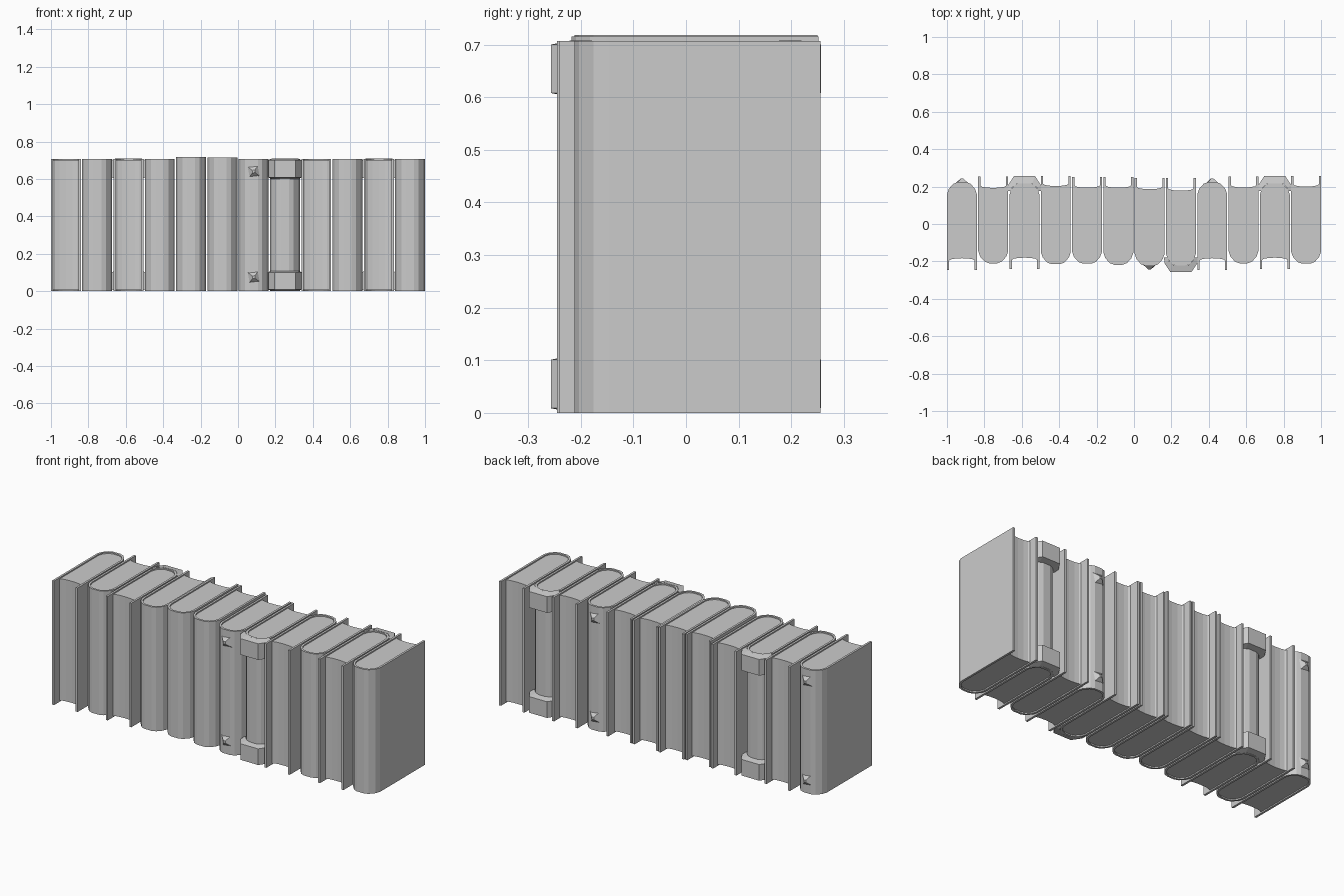
import bpy, bmesh, math
from mathutils import Matrix

if "Cube" in bpy.data.objects:
    bpy.data.objects.remove(bpy.data.objects["Cube"])


def add_object(name, bm, place):
    bmesh.ops.recalc_face_normals(bm, faces=bm.faces)
    bm.transform(place)
    me = bpy.data.meshes.new(name)
    bm.to_mesh(me)
    bm.free()
    ob = bpy.data.objects.new(name, me)
    bpy.context.collection.objects.link(ob)
    return ob


def mirror(half):
    """Complete a half profile (right side, ending near the middle)."""
    return half + [(-x, y) for x, y in reversed(half)]


def strip(name, outer, inner, z0, z1, place, inset=0.0):
    """Upright wall between two matching open outlines."""
    bm = bmesh.new()
    rings = []
    for (ox, oy), (ix, iy) in zip(outer, inner):
        rings.append([bm.verts.new(p) for p in (
            (ox, oy, z0 + inset), (ox, oy, z1 - inset), (ix, iy, z1), (ix, iy, z0))])
    for a, b in zip(rings, rings[1:]):
        for i in range(4):
            j = (i + 1) % 4
            bm.faces.new((a[i], a[j], b[j], b[i]))
    bm.faces.new(rings[0])
    bm.faces.new(rings[-1])
    return add_object(name, bm, place)


def prism(name, outline, z0, z1, place):
    bm = bmesh.new()
    face = bm.faces.new([bm.verts.new((x, y, z0)) for x, y in outline])
    ext = bmesh.ops.extrude_face_region(bm, geom=[face])
    for v in ext["geom"]:
        if isinstance(v, bmesh.types.BMVert):
            v.co.z = z1
    return add_object(name, bm, place)


def stud(name, spine, z, place):
    bm = bmesh.new()
    m = (Matrix.Translation((0, spine - 0.006, z)) @ Matrix.Rotation(math.pi / 2, 4, 'X')
         @ Matrix.Rotation(math.radians(52), 4, 'Z'))
    bmesh.ops.create_cone(bm, cap_ends=True, segments=4, radius1=0.044,
                          radius2=0.010, depth=0.024, matrix=m)
    add_object(name, bm, place)


def book(n, cx, flip, spine, page_end, board_end, height, trim):
    place = Matrix.Translation((cx, 0, 0))
    if flip:
        place = place @ Matrix.Rotation(math.pi, 4, 'Z')
    h, t = 0.080, 0.012
    # cover wraps both boards and the faceted spine
    outer = mirror([(h, board_end), (h, spine + 0.065), (h - 0.010, spine + 0.036),
                    (h - 0.034, spine + 0.009), (0.022, spine)])
    s = spine + t
    inner_half = [(h - t, board_end), (h - t, spine + 0.067), (h - t - 0.008, s + 0.030),
                  (h - t - 0.028, s + 0.008), (0.019, s)]
    strip(f"cover_{n}", outer, mirror(inner_half), 0, height, place)
    # page block with hollow fore edge
    w = h - t
    fore = [(-w * math.cos(math.pi * i / 6), page_end - 0.012 * math.sin(math.pi * i / 6))
            for i in range(7)]
    prism(f"pages_{n}", mirror(inner_half[1:]) + fore, 0.007, height - 0.007, place)
    # spine decoration
    if trim == "stud":
        for i, z in enumerate((0.075, 0.640)):
            stud(f"stud_{n}_{i}", spine, z, place)
    if trim == "band":
        bo = mirror([(0.090, spine + 0.045), (0.088, spine + 0.015), (0.056, -0.257)])
        bi = mirror([(0.072, spine + 0.045), (0.066, spine + 0.028), (0.042, spine + 0.006)])
        for i, z in enumerate((0.001, 0.600)):
            strip(f"spine_band_{n}_{i}", bo, bi, z, z + 0.108, place, 0.008)


# spine direction, spine y, fore edge y, board end y, height, decoration
rows = [
    (1, -0.224, 0.195, 0.245, 0.707, "stud"),
    (0, -0.210, 0.205, 0.253, 0.707, ""),
    (1, -0.222, 0.192, 0.240, 0.707, "band"),
    (0, -0.215, 0.215, 0.256, 0.707, ""),
    (0, -0.212, 0.206, 0.250, 0.718, ""),
    (0, -0.218, 0.206, 0.252, 0.715, ""),
    (0, -0.224, 0.198, 0.246, 0.707, "stud"),
    (0, -0.224, 0.190, 0.245, 0.707, "band"),
    (1, -0.224, 0.195, 0.245, 0.707, "stud"),
    (0, -0.210, 0.207, 0.255, 0.707, ""),
    (1, -0.222, 0.192, 0.240, 0.707, "band"),
    (0, -0.212, 0.212, 0.256, 0.707, ""),
]
for k, row in enumerate(rows):
    book(k + 1, -0.920 + k * 1.84 / 11, *row)
